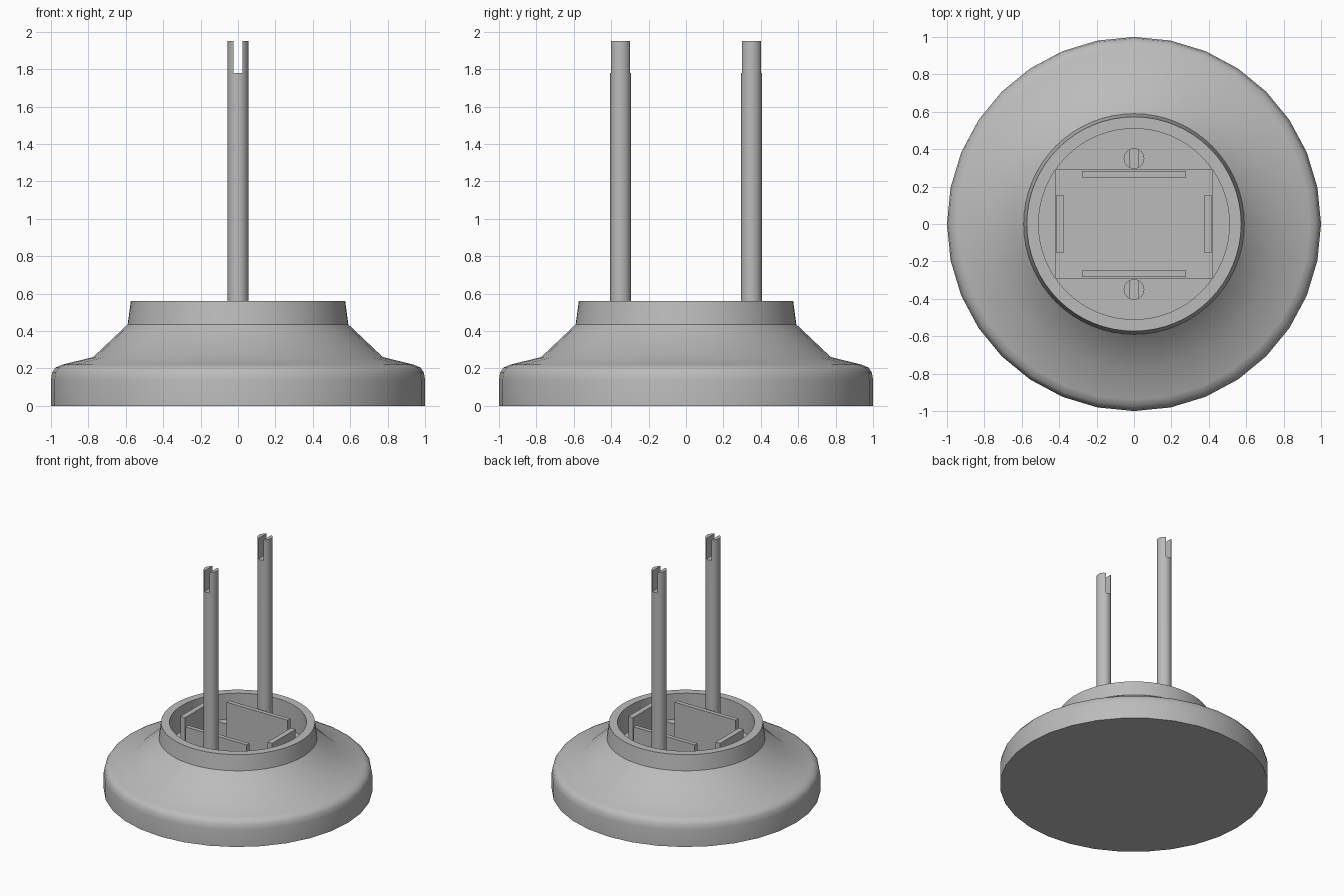
import bpy, bmesh, math
from mathutils import Matrix

cube = bpy.data.objects.get("Cube")
if cube:
    bpy.data.objects.remove(cube, do_unlink=True)

grey = bpy.data.materials.new("plain grey")
grey.use_nodes = True
grey.diffuse_color = (0.5, 0.5, 0.5, 1)
grey.node_tree.nodes["Principled BSDF"].inputs["Base Color"].default_value = (0.5, 0.5, 0.5, 1)


def finish(name, bm, smooth=False):
    bmesh.ops.recalc_face_normals(bm, faces=bm.faces)
    mesh = bpy.data.meshes.new(name)
    bm.to_mesh(mesh)
    bm.free()
    obj = bpy.data.objects.new(name, mesh)
    bpy.context.collection.objects.link(obj)
    mesh.materials.append(grey)
    if smooth:
        bpy.ops.object.select_all(action='DESELECT')
        obj.select_set(True)
        bpy.context.view_layer.objects.active = obj
        bpy.ops.object.shade_smooth_by_angle(angle=math.radians(32))
    return obj


def lathe(name, profile, sides):
    bm = bmesh.new()
    verts = [bm.verts.new((r, 0, z)) for r, z in profile]
    edges = [bm.edges.new(pair) for pair in zip(verts, verts[1:])]
    bmesh.ops.spin(bm, geom=verts + edges, cent=(0, 0, 0), axis=(0, 0, 1),
                   angle=math.tau, steps=sides, use_duplicate=False)
    bmesh.ops.remove_doubles(bm, verts=bm.verts, dist=0.0005)
    return finish(name, bm, True)


def box(name, x, y, z):
    bm = bmesh.new()
    size = [b - a for a, b in (x, y, z)]
    mid = [(a + b) / 2 for a, b in (x, y, z)]
    bmesh.ops.create_cube(bm, size=1, matrix=Matrix.Translation(mid) @ Matrix.Diagonal((*size, 1)))
    return finish(name, bm)


def cut(obj, cutter):
    mod = obj.modifiers.new("cut", 'BOOLEAN')
    mod.operation = 'DIFFERENCE'
    mod.solver = 'EXACT'
    mod.object = cutter
    bpy.ops.object.select_all(action='DESELECT')
    obj.select_set(True)
    bpy.context.view_layer.objects.active = obj
    bpy.ops.object.modifier_apply(modifier=mod.name)
    bpy.data.objects.remove(cutter, do_unlink=True)


# Broad flared foot, hollow in the middle to hold the socket
lathe("base", [(0, 0), (1, 0), (1, 0.14), (0.993, 0.18), (0.975, 0.205), (0.94, 0.22),
               (0.775, 0.26), (0.59, 0.435), (0.55, 0.435), (0.55, 0.08), (0, 0.08)], 32)

# Round socket with a raised rim and a rectangular pocket in its floor
FLOOR, POCKET, RIM = 0.35, 0.15, 0.56
socket = lathe("socket", [(0, 0.07), (0.56, 0.07), (0.56, 0.43), (0.59, 0.435), (0.573, RIM),
                          (0.51, RIM), (0.51, FLOOR), (0, FLOOR)], 64)
cut(socket, box("pocket_cutter", (-0.42, 0.42), (-0.292, 0.292), (POCKET, RIM)))

for side, word in ((1, "back"), (-1, "front")):
    # Retaining walls along the long edges of the pocket
    box(word + "_retaining_wall", (-0.277, 0.277), sorted((side * 0.248, side * 0.283)),
        (POCKET - 0.02, RIM - 0.005))
    # Upright rod with a slotted tip
    bm = bmesh.new()
    bmesh.ops.create_cone(bm, cap_ends=True, segments=32, radius1=0.055, radius2=0.055,
                          depth=1.65, matrix=Matrix.Translation((0, side * 0.35, 1.125)))
    rod = finish(word + "_rod", bm, True)
    cut(rod, box("slot_cutter", (-0.023, 0.023), (side * 0.35 - 0.1, side * 0.35 + 0.1), (1.78, 2.1)))

for side, word in ((1, "left"), (-1, "right")):
    # Shorter retaining walls at the pocket ends
    box(word + "_retaining_wall", sorted((side * 0.374, side * 0.417)), (-0.153, 0.153),
        (POCKET - 0.02, RIM - 0.005))
